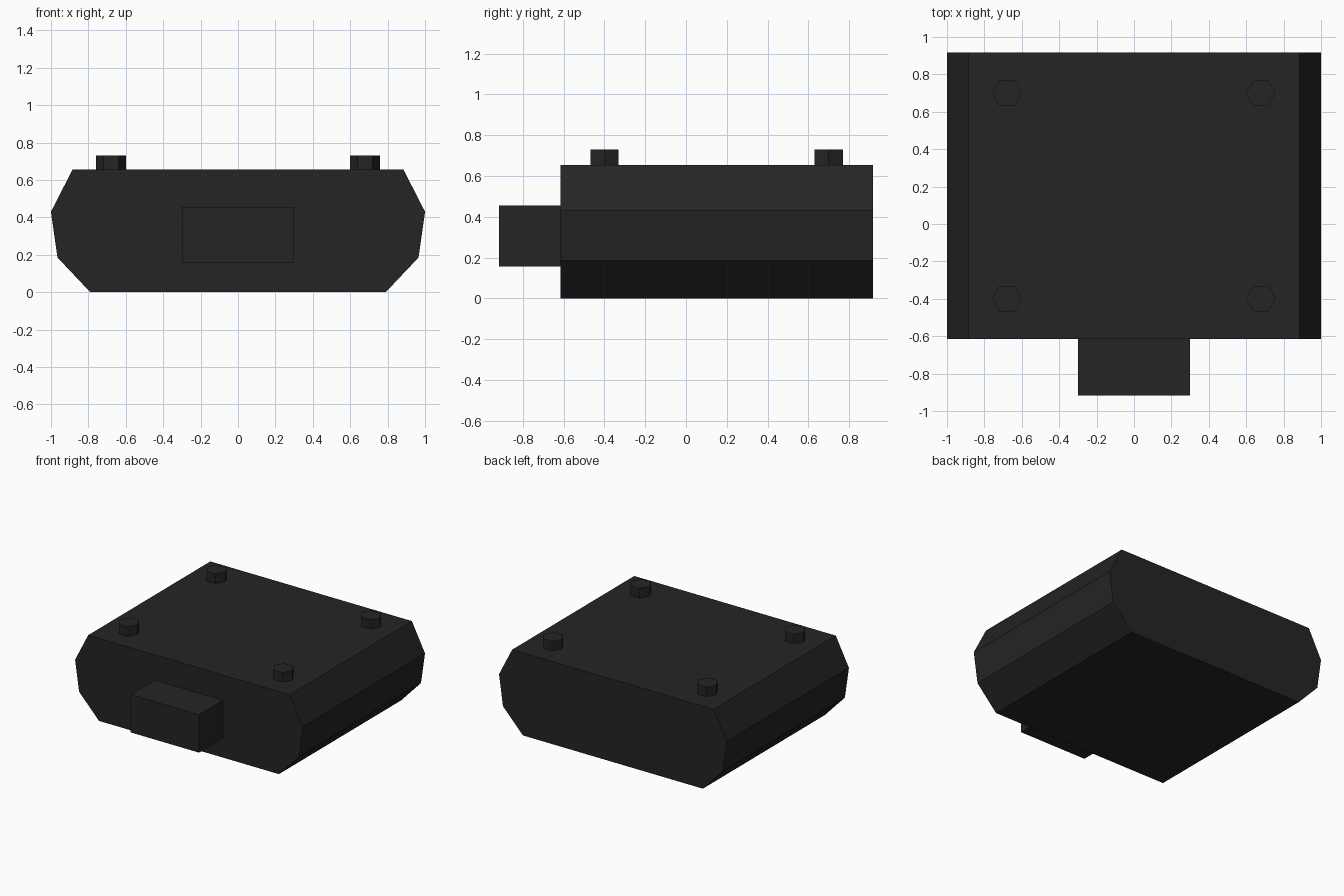
import bpy
import bmesh
from mathutils import Matrix, Vector

cube = bpy.data.objects.get("Cube")
if cube:
    bpy.data.objects.remove(cube, do_unlink=True)

# Single dark casing colour
dark = bpy.data.materials.new("charcoal black")
dark.use_nodes = True
colour = (0.018, 0.018, 0.018, 1)
dark.diffuse_color = colour
bsdf = next(n for n in dark.node_tree.nodes if n.type == 'BSDF_PRINCIPLED')
bsdf.inputs["Base Color"].default_value = colour


def add_object(name, bm):
    bmesh.ops.recalc_face_normals(bm, faces=bm.faces)
    mesh = bpy.data.meshes.new(name)
    bm.to_mesh(mesh)
    bm.free()
    mesh.materials.append(dark)
    obj = bpy.data.objects.new(name, mesh)
    bpy.context.collection.objects.link(obj)
    return obj


def extrude_profile(name, points, y_front, y_back):
    """Extrude an (x, z) outline along y into a closed solid."""
    bm = bmesh.new()
    face = bm.faces.new([bm.verts.new((x, y_front, z)) for x, z in points])
    result = bmesh.ops.extrude_face_region(bm, geom=[face], use_keep_orig=True)
    moved = [g for g in result["geom"] if isinstance(g, bmesh.types.BMVert)]
    bmesh.ops.translate(bm, verts=moved, vec=Vector((0, y_back - y_front, 0)))
    return add_object(name, bm)


# Faceted casing, mirrored half outline
half = [(0.79, 0), (0.965, 0.185), (1.0, 0.43), (0.885, 0.655)]
outline = half + [(-x, z) for x, z in reversed(half)]
extrude_profile("casing", outline, -0.615, 0.917)

# Rectangular plug block on the front
plug = [(-0.3, 0.155), (0.3, 0.155), (0.3, 0.455), (-0.3, 0.455)]
extrude_profile("front_plug", plug, -0.917, -0.615)

# Hexagonal bolt heads on the top corners
for side, x in (("left", 0.678), ("right", -0.678)):
    for end, y in (("front", -0.4), ("back", 0.7)):
        bm = bmesh.new()
        bmesh.ops.create_cone(
            bm, cap_ends=True, segments=6, radius1=0.08, radius2=0.08,
            depth=0.078, matrix=Matrix.Translation((x, y, 0.692)))
        # Point the hexagon corners along x
        if max(v.co.x for v in bm.verts) - x < 0.075:
            bmesh.ops.rotate(bm, verts=bm.verts, cent=(x, y, 0),
                             matrix=Matrix.Rotation(0.5236, 3, 'Z'))
        add_object(f"bolt_{end}_{side}", bm)
